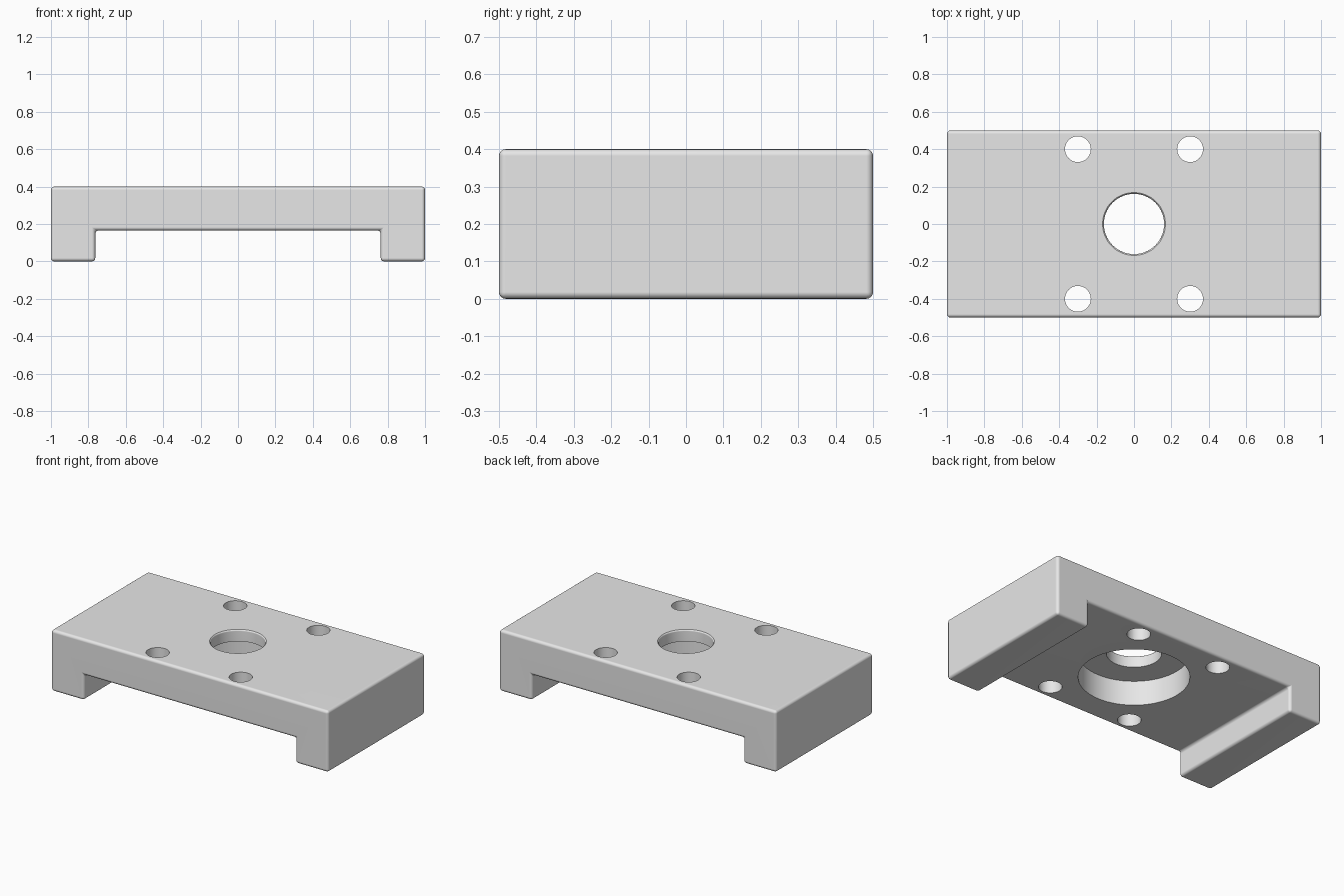
import bpy
import bmesh
from math import cos, sin, tau, radians

cube = bpy.data.objects.get("Cube")
if cube:
    bpy.data.objects.remove(cube, do_unlink=True)

TOP = 0.4
CHANNEL_Z, CHANNEL_X = 0.165, 0.763
BORE_FLOOR = 0.325

metal = bpy.data.materials.new("light_grey")
metal.use_nodes = True
grey = (0.8, 0.8, 0.8, 1)
metal.diffuse_color = grey
metal.node_tree.nodes["Principled BSDF"].inputs["Base Color"].default_value = grey


def finish(name, bm):
    bmesh.ops.recalc_face_normals(bm, faces=bm.faces)
    mesh = bpy.data.meshes.new(name)
    bm.to_mesh(mesh)
    bm.free()
    mesh.materials.append(metal)
    obj = bpy.data.objects.new(name, mesh)
    bpy.context.collection.objects.link(obj)
    return obj


def lathe(name, profile, x=0, y=0, sides=64):
    """Closed turned solid from (radius, height) pairs."""
    bm = bmesh.new()
    rings = [[bm.verts.new((x + r * cos(tau * i / sides), y + r * sin(tau * i / sides), z))
              for i in range(sides)] for r, z in profile]
    for low, high in zip(rings, rings[1:]):
        for i in range(sides):
            j = (i + 1) % sides
            bm.faces.new((low[i], low[j], high[j], high[i]))
    bm.faces.new(rings[0])
    bm.faces.new(rings[-1])
    return finish(name, bm)


# Bridge-shaped block: half outline mirrored, then extruded front to back
half = [(CHANNEL_X, CHANNEL_Z), (CHANNEL_X, 0), (1, 0), (1, TOP)]
outline = half + [(-x, z) for x, z in reversed(half)]
bm = bmesh.new()
face = bm.faces.new([bm.verts.new((x, -0.5, z)) for x, z in outline])
extruded = bmesh.ops.extrude_face_region(bm, geom=[face])["geom"]
bmesh.ops.translate(bm, vec=(0, 1, 0),
                    verts=[v for v in extruded if isinstance(v, bmesh.types.BMVert)])
block = finish("mounting_block", bm)

# Rounded edges
bevel = block.modifiers.new("rounded_edges", "BEVEL")
bevel.width = 0.018
bevel.segments = 4
bevel.limit_method = "ANGLE"

# Stepped centre bore with a softened top rim, and four bolt holes
cutters = [lathe("centre_bore_cutter", [
    (0.325, 0.05), (0.325, BORE_FLOOR), (0.161, BORE_FLOOR), (0.161, TOP - 0.009),
    (0.163, TOP - 0.004), (0.168, TOP), (0.168, TOP + 0.1)])]
for x in (-0.3, 0.3):
    for y in (-0.4, 0.4):
        cutters.append(lathe("bolt_hole_cutter", [(0.069, 0.05), (0.069, TOP + 0.1)], x, y, 40))
for cutter in cutters:
    cut = block.modifiers.new("cut", "BOOLEAN")
    cut.operation = "DIFFERENCE"
    cut.solver = "EXACT"
    cut.object = cutter

# Apply the cuts and remove the cutters
bpy.context.view_layer.update()
evaluated = block.evaluated_get(bpy.context.evaluated_depsgraph_get())
result = bpy.data.meshes.new_from_object(evaluated)
block.modifiers.clear()
block.data = result
for cutter in cutters:
    bpy.data.objects.remove(cutter, do_unlink=True)

# Smooth bores and edges, flat large faces
bpy.ops.object.select_all(action="DESELECT")
block.select_set(True)
bpy.context.view_layer.objects.active = block
bpy.ops.object.shade_smooth_by_angle(angle=radians(35))
weighted = block.modifiers.new("flat_faces", "WEIGHTED_NORMAL")
weighted.keep_sharp = True
